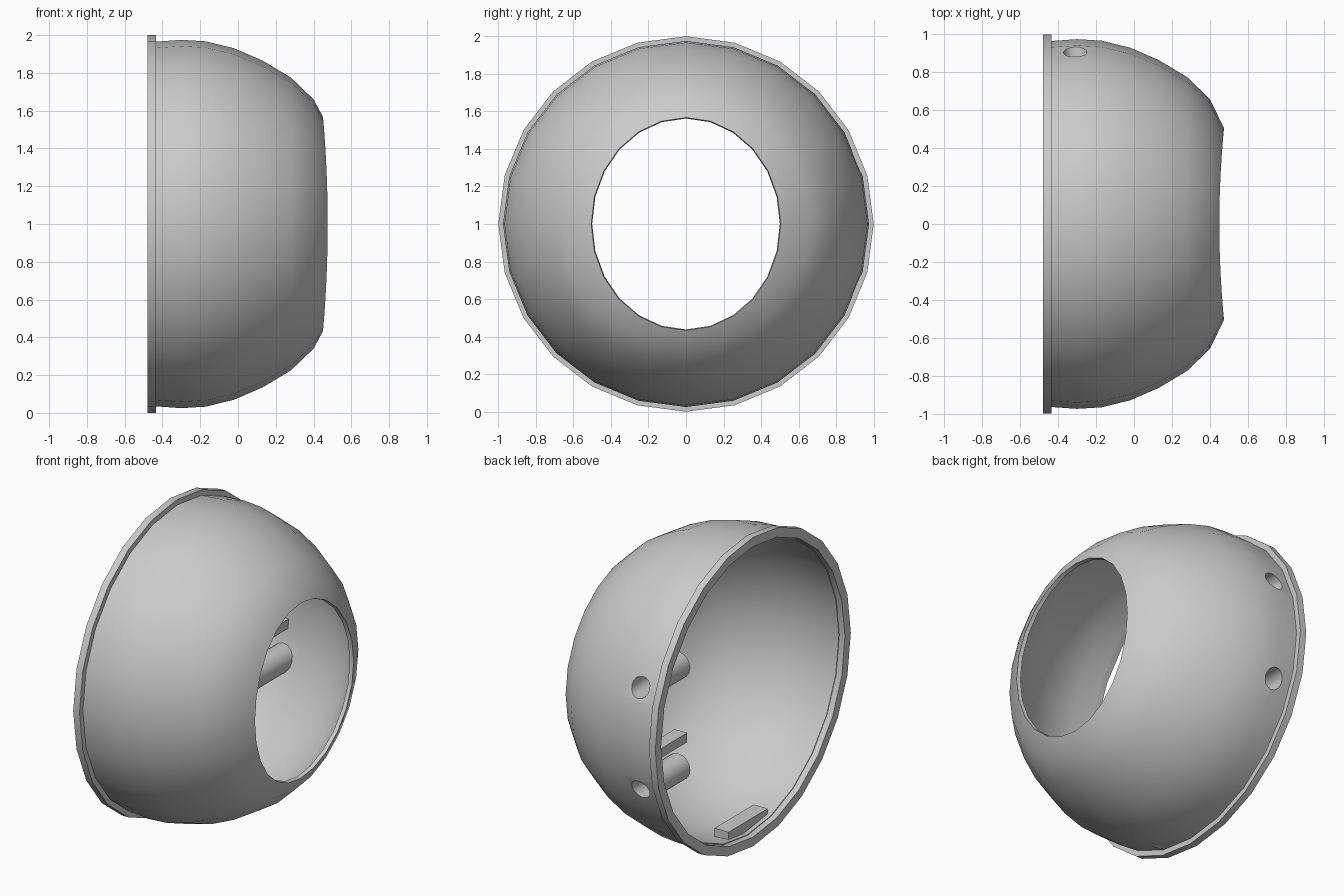
import bpy, bmesh
from math import sin, cos, pi, sqrt

SEG = 24
old = bpy.data.objects.get("Cube")
if old:
    bpy.data.objects.remove(old, do_unlink=True)

grey = bpy.data.materials.new("plain_grey")
grey.use_nodes = True
grey.diffuse_color = (0.6, 0.6, 0.6, 1)
grey.node_tree.nodes["Principled BSDF"].inputs["Base Color"].default_value = (0.6, 0.6, 0.6, 1)


def make(name, bm):
    bmesh.ops.recalc_face_normals(bm, faces=bm.faces)
    mesh = bpy.data.meshes.new(name)
    bm.to_mesh(mesh)
    bm.free()
    mesh.materials.append(grey)
    obj = bpy.data.objects.new(name, mesh)
    bpy.context.collection.objects.link(obj)
    return obj


def loft(name, rings, closed):
    """Skin a list of point rings; closed joins last to first, else caps the ends."""
    bm = bmesh.new()
    rows = [[bm.verts.new(p) for p in ring] for ring in rings]
    n = len(rows[0])
    for i in range(len(rows) if closed else len(rows) - 1):
        a, b = rows[i], rows[(i + 1) % len(rows)]
        for j in range(n):
            k = (j + 1) % n
            bm.faces.new((a[j], a[k], b[k], b[j]))
    if not closed:
        bm.faces.new(rows[0])
        bm.faces.new(rows[-1])
    return make(name, bm)


def hoop(x, ry, rz=None, bulge=0):
    """Ring around the x axis; bulge pushes its sides towards +x."""
    rz = rz or ry
    angles = [2 * pi * j / SEG for j in range(SEG)]
    return [(x + bulge * sin(t) ** 2, ry * sin(t), 1 + rz * cos(t)) for t in angles]


def peg(name, x, z, radius, y0, y1, dome=None, sides=16):
    """Cylinder along y; dome makes its outer end follow the shell."""
    pts = [(x + radius * cos(2 * pi * j / sides), z + radius * sin(2 * pi * j / sides))
           for j in range(sides)]
    far = [(a, sqrt(dome ** 2 - (b - 1) ** 2) if dome else y1, b) for a, b in pts]
    return loft(name, [[(a, y0, b) for a, b in pts], far], False)


def box(name, lo, hi):
    bm = bmesh.new()
    bmesh.ops.create_cube(bm, size=1)
    for v in bm.verts:
        v.co = [l + (c + 0.5) * (h - l) for c, l, h in zip(v.co, lo, hi)]
    return make(name, bm)


def cut(obj, cutter):
    mod = obj.modifiers.new("bore", 'BOOLEAN')
    mod.operation = 'DIFFERENCE'
    mod.solver = 'EXACT'
    mod.object = cutter
    bpy.context.view_layer.objects.active = obj
    bpy.ops.object.modifier_apply(modifier=mod.name)


# Domed shell with an oval opening
outer = [(-0.44, 0.965), (-0.3, 0.975), (-0.17, 0.967), (-0.02, 0.93),
         (0.13, 0.865), (0.28, 0.775), (0.4, 0.66)]
wall = 0.03
rings = [hoop(x, r) for x, r in outer]
rings.append(hoop(0.45, 0.505, 0.567, 0.025))
rings.append(hoop(0.425, 0.5, 0.562, 0.025))
rings += [hoop(x - wall * max(0, x + 0.3), r - wall) for x, r in reversed(outer)]
shell = loft("shell", rings, True)

# Flat rim around the wide end
rim = loft("rim", [hoop(-0.48, 1), hoop(-0.435, 1), hoop(-0.435, 0.94), hoop(-0.48, 0.94)], True)
parts = [shell, rim]

# Two screw bosses with bores through the back wall
for side, label in ((1, "upper"), (-1, "lower")):
    z = 1 + 0.33 * side
    boss = peg(label + "_screw_boss", -0.31, z, 0.085, 0.52, 0.9, dome=0.95)
    bore = peg("bore_cutter", -0.31, z, 0.062, 0.6, 1.2)
    bore.hide_render = True
    cut(shell, bore)
    cut(boss, bore)
    bpy.data.objects.remove(bore, do_unlink=True)
    parts.append(boss)

# Small locating tabs inside
parts.append(box("back_tab", (-0.38, 0.53, 0.85), (-0.29, 0.94, 0.91)))
parts.append(box("bottom_tab", (-0.41, -0.25, 0.06), (-0.31, 0.15, 0.13)))

bpy.ops.object.select_all(action='DESELECT')
for p in parts:
    p.select_set(True)
bpy.context.view_layer.objects.active = shell
bpy.ops.object.shade_smooth_by_angle(angle=0.55)
